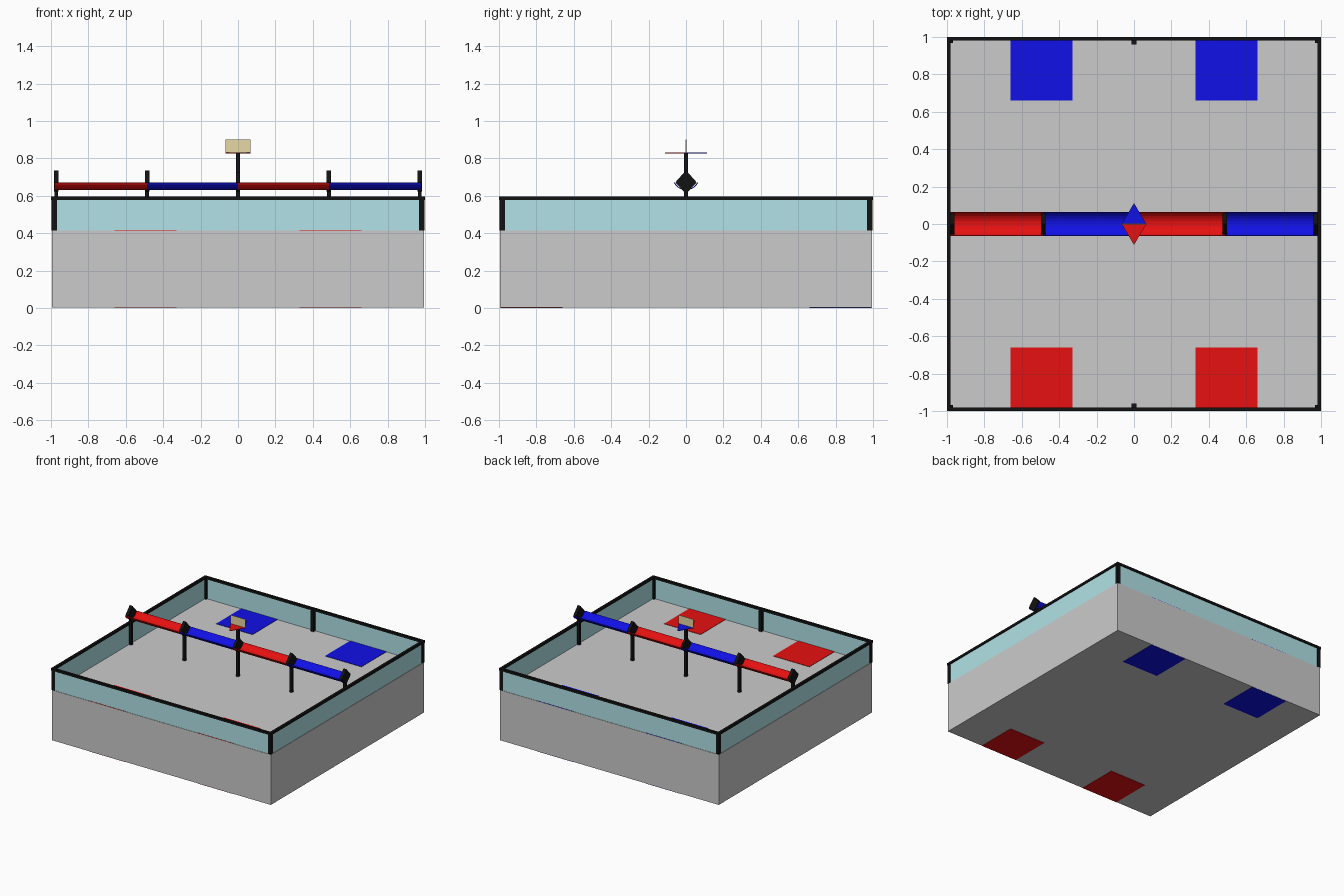
import bpy, bmesh, math

if "Cube" in bpy.data.objects:
    bpy.data.objects.remove(bpy.data.objects["Cube"])


def material(name, rgb):
    m = bpy.data.materials.new(name)
    m.diffuse_color = (*rgb, 1)
    m.use_nodes = True
    m.node_tree.nodes["Principled BSDF"].inputs["Base Color"].default_value = m.diffuse_color
    return m


GREY = material("floor grey", (0.60, 0.60, 0.60))
GLASS = material("pale teal", (0.50, 0.86, 0.90))
BLACK = material("black", (0.006, 0.006, 0.006))
RED = material("red", (0.88, 0.006, 0.006))
BLUE = material("blue", (0.006, 0.006, 0.88))
TAN = material("tan", (0.92, 0.79, 0.43))


def finish(name, bm, mat):
    bmesh.ops.recalc_face_normals(bm, faces=bm.faces)
    me = bpy.data.meshes.new(name)
    bm.to_mesh(me)
    bm.free()
    me.materials.append(mat)
    ob = bpy.data.objects.new(name, me)
    bpy.context.collection.objects.link(ob)
    return ob


def box(name, x, y, z, mat):
    """Box from (min, max) ranges."""
    bm = bmesh.new()
    bmesh.ops.create_cube(bm, size=1)
    for v in bm.verts:
        for i, (a, b) in enumerate((x, y, z)):
            v.co[i] = a if v.co[i] < 0 else b
    return finish(name, bm, mat)


def prism(name, points, offset, mat):
    """Extrude a flat outline by an offset vector."""
    bm = bmesh.new()
    face = bm.faces.new([bm.verts.new(p) for p in points])
    ext = bmesh.ops.extrude_face_region(bm, geom=[face])
    verts = [g for g in ext["geom"] if isinstance(g, bmesh.types.BMVert)]
    bmesh.ops.translate(bm, verts=verts, vec=offset)
    return finish(name, bm, mat)


FLOOR = 0.415

# Field base
box("base", (-0.995, 0.995), (-0.995, 0.995), (0.003, FLOOR), GREY)

# Coloured zones, shown on the floor and on the underside
for sy, mat, side in ((-1, RED, "front"), (1, BLUE, "back")):
    for sx in (-1, 1):
        x = sorted((sx * 0.33, sx * 0.66))
        y = sorted((sy * 0.66, sy * 0.993))
        box(side + "_zone", x, y, (FLOOR - 0.002, FLOOR + 0.003), mat)
        box(side + "_zone_underside", x, y, (0, 0.005), mat)

# Perimeter walls: panels, top rails, corner posts, middle posts
for s in (-1, 1):
    outer = sorted((s * 0.984, s * 0.992))
    rail = sorted((s * 0.98, s * 1.0))
    post = sorted((s * 0.968, s * 0.996))
    box("wall_panel", (-0.97, 0.97), outer, (FLOOR, 0.578), GLASS)
    box("wall_panel", outer, (-0.97, 0.97), (FLOOR, 0.578), GLASS)
    box("top_rail", (-1, 1), rail, (0.576, 0.595), BLACK)
    box("top_rail", rail, (-0.98, 0.98), (0.576, 0.595), BLACK)
    box("middle_post", (-0.014, 0.014), sorted((s * 0.96, s * 0.984)),
        (FLOOR, 0.578), BLACK)
    for t in (-1, 1):
        box("corner_post", sorted((t * 0.968, t * 0.996)), post,
            (FLOOR, 0.578), BLACK)

# Central trough in four coloured lengths, curved open-top section
R, HALF, N, T = 0.073, math.radians(63), 10, 0.005
CZ = 0.63 + R
angles = [-HALF + 2 * HALF * i / N for i in range(N + 1)]
arc = [(R * math.sin(a), CZ - R * math.cos(a)) for a in angles]
inner = [((R - T) * math.sin(a), CZ - (R - T) * math.cos(a)) for a in reversed(angles)]
stops = [-0.98, -0.486, 0, 0.486, 0.98]
for i in range(4):
    ob = prism("trough_section", [(stops[i], y, z) for y, z in arc + inner],
               (stops[i + 1] - stops[i], 0, 0), (RED, BLUE)[i % 2])

# Trough posts with diamond brackets
kite = [(0, 0.736), (0.057, 0.672), (0.012, 0.622), (-0.012, 0.622), (-0.057, 0.672)]
for x in (-0.972, -0.486, 0, 0.486, 0.972):
    top = 0.828 if x == 0 else 0.65
    box("trough_post", (x - 0.01, x + 0.01), (-0.01, 0.01), (FLOOR, top), BLACK)
    w = 0.01 if x == 0 else 0.0125
    prism("diamond_bracket", [(x - w, y, z) for y, z in kite], (2 * w, 0, 0), BLACK)

# Two-coloured pointer and upright sign on the centre post
for s, mat in ((-1, RED), (1, BLUE)):
    prism("pointer", [(-0.066, 0, 0.826), (0.066, 0, 0.826), (0, s * 0.112, 0.826)],
          (0, 0, 0.004), mat)
box("sign_plate", (-0.067, 0.067), (-0.0015, 0.0015), (0.83, 0.9), TAN)
